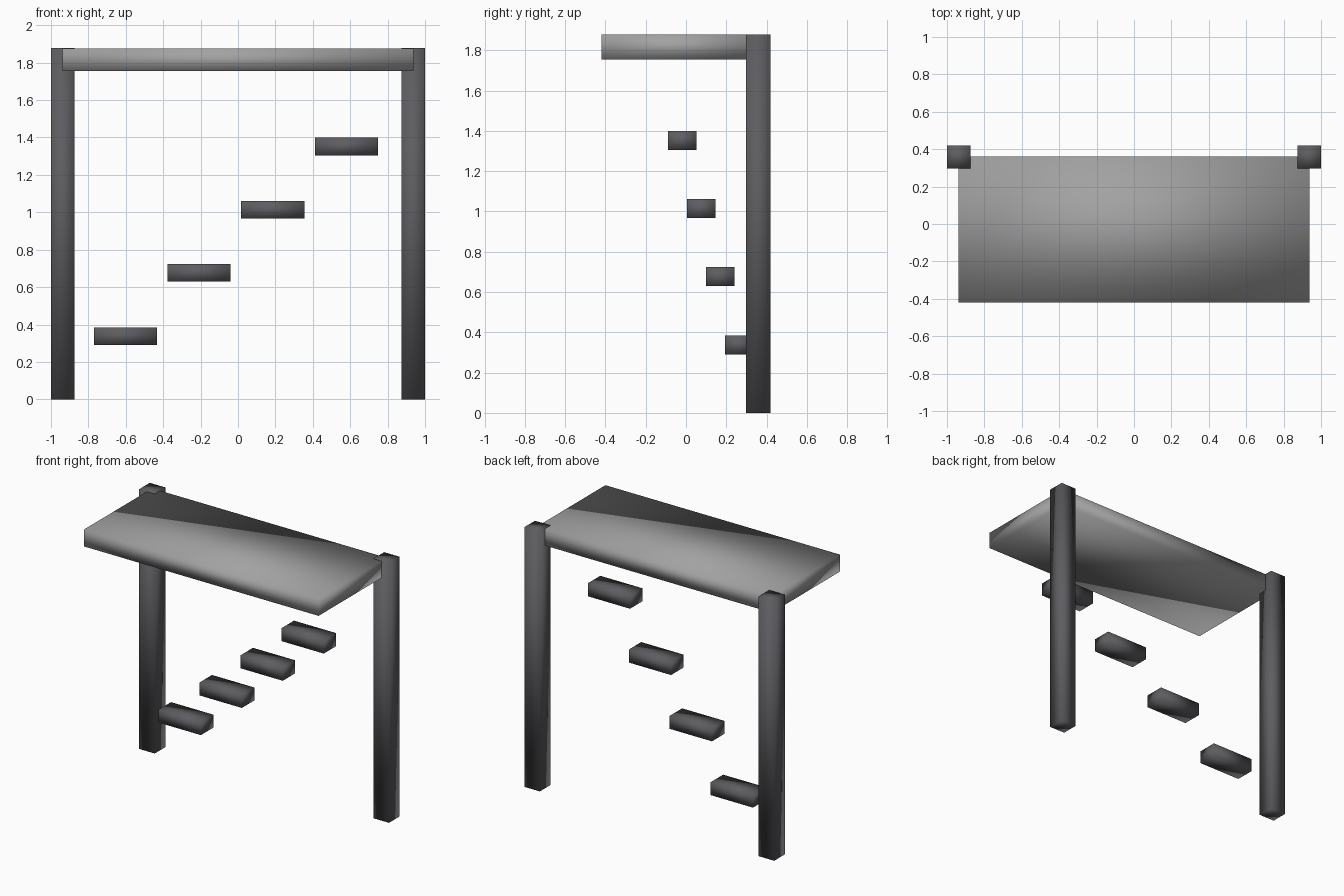
import bpy

if "Cube" in bpy.data.objects:
    bpy.data.objects.remove(bpy.data.objects["Cube"])


def material(name, color):
    mat = bpy.data.materials.new(name)
    mat.diffuse_color = (*color, 1)
    mat.use_nodes = True
    mat.node_tree.nodes["Principled BSDF"].inputs["Base Color"].default_value = mat.diffuse_color
    return mat


def box(name, low, high, mat):
    """Smooth-shaded box between two opposite corners."""
    center = [(a + b) / 2 for a, b in zip(low, high)]
    bpy.ops.mesh.primitive_cube_add(size=1, location=center)
    obj = bpy.context.object
    obj.name = name
    obj.scale = [b - a for a, b in zip(low, high)]
    bpy.ops.object.transform_apply(location=False, rotation=False, scale=True)
    bpy.ops.object.shade_smooth()
    obj.data.materials.append(mat)
    return obj


dark = material("dark_grey", (0.11, 0.11, 0.12))
light = material("mid_grey", (0.36, 0.36, 0.36))

# Platform slab, set into the inner half of the posts
box("platform", (-0.939, -0.42, 1.755), (0.939, 0.36, 1.877), light)

# Two square back posts
for side, x in (("left", -0.9375), ("right", 0.9375)):
    box(f"{side}_post", (x - 0.0625, 0.298, 0), (x + 0.0625, 0.42, 1.878), dark)

# Floating steps climbing to the right and towards the front
for i in range(4):
    x, y, z = -0.602 + 0.394 * i, 0.265 - 0.0945 * i, 0.338 + 0.338 * i
    box(f"step_{i + 1}", (x - 0.169, y - 0.071, z - 0.047),
        (x + 0.169, y + 0.071, z + 0.047), dark)
